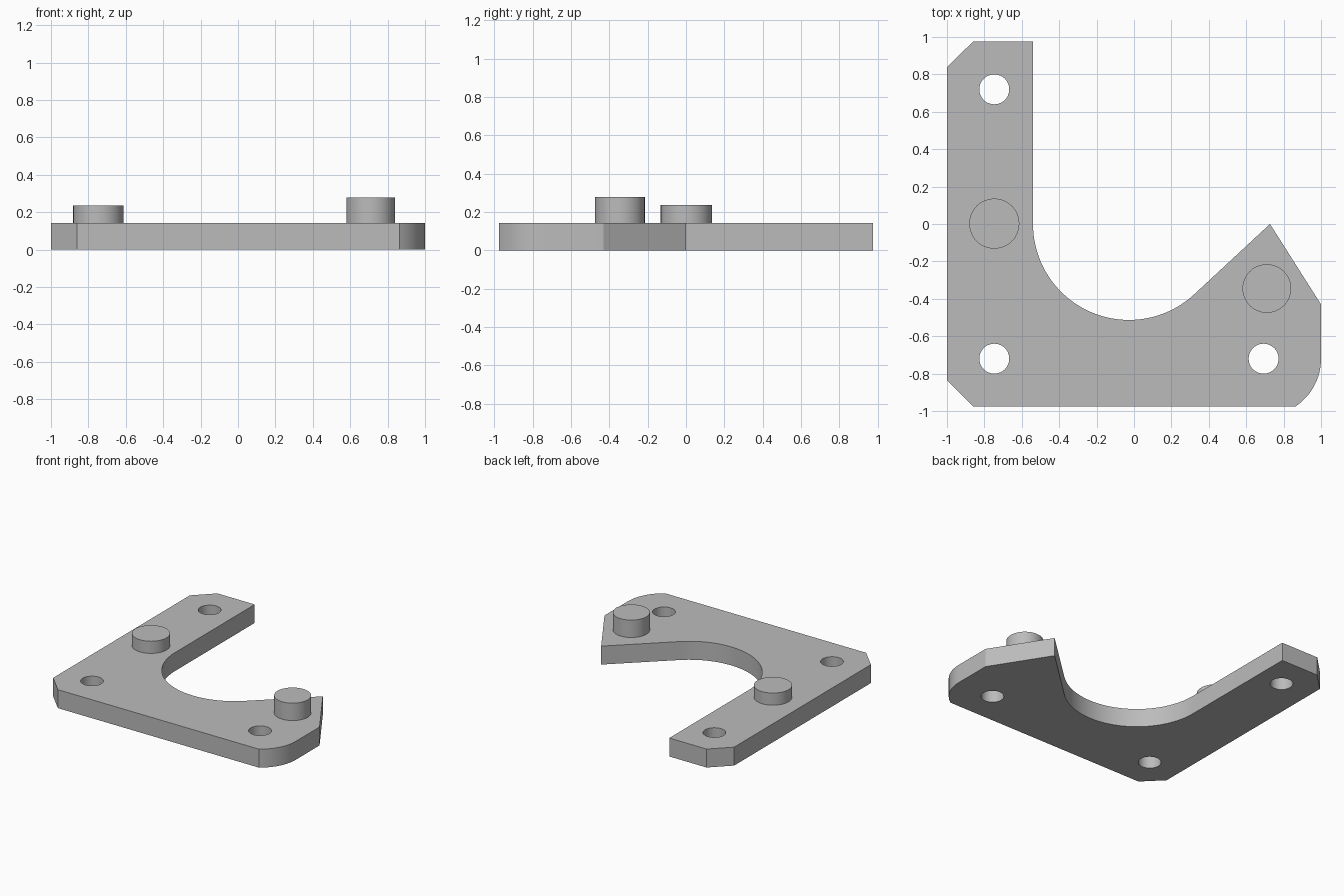
import bpy, bmesh
from math import cos, sin, tau, acos, atan2, radians

cube = bpy.data.objects.get("Cube")
if cube:
    bpy.data.objects.remove(cube, do_unlink=True)

# One plain grey
grey = bpy.data.materials.new("light grey metal")
grey.use_nodes = True
colour = (0.5, 0.5, 0.5, 1)
grey.diffuse_color = colour
grey.node_tree.nodes["Principled BSDF"].inputs["Base Color"].default_value = colour

THICK = 0.143
HOLE_R = 0.08
EDGE_Y = 0.976
HOLE_X, HOLE_Y = 0.72, 0.72
LEFT_X, RIGHT_X = -0.747, 0.693


def arc(x, y, r, start, end, steps):
    """Points along an arc, ends included."""
    angles = [start + (end - start) * i / steps for i in range(steps + 1)]
    return [(x + r * cos(a), y + r * sin(a)) for a in angles]


def circle(x, y, r, steps=48):
    return arc(x, y, r, 0, tau, steps)[:-1]


def extrude_part(name, loops, bottom, top):
    """Solid from an outer loop and optional hole loops."""
    bm = bmesh.new()
    edges = []
    for loop in loops:
        verts = [bm.verts.new((x, y, bottom)) for x, y in loop]
        edges += [bm.edges.new((v, verts[i - 1])) for i, v in enumerate(verts)]
    bmesh.ops.triangle_fill(bm, edges=edges, use_beauty=True)
    result = bmesh.ops.extrude_face_region(bm, geom=bm.faces[:], use_keep_orig=True)
    raised = [g for g in result["geom"] if isinstance(g, bmesh.types.BMVert)]
    bmesh.ops.translate(bm, verts=raised, vec=(0, 0, top - bottom))
    bmesh.ops.recalc_face_normals(bm, faces=bm.faces[:])
    mesh = bpy.data.meshes.new(name)
    bm.to_mesh(mesh)
    bm.free()
    mesh.materials.append(grey)
    obj = bpy.data.objects.new(name, mesh)
    bpy.context.collection.objects.link(obj)
    bpy.ops.object.select_all(action="DESELECT")
    obj.select_set(True)
    bpy.context.view_layer.objects.active = obj
    bpy.ops.object.shade_smooth_by_angle(angle=radians(25))
    return obj


# Plate outline: rounded corner, pointed ear, round cut-out, chamfered arm
corner_r = 1 - RIGHT_X
corner_start = -acos(0.17 / corner_r)
bore_x, bore_r, tip_x = -0.027, 0.513, 0.727
tangent = -acos(bore_r / (tip_x - bore_x))
outline = [(-1, -0.835), (-0.86, -EDGE_Y)]
corner = arc(RIGHT_X, -HOLE_Y, corner_r, corner_start, 0, 16)
corner[0] = (corner[0][0], -EDGE_Y)
outline += corner
outline += [(1, -0.43), (tip_x, 0)]
outline += arc(bore_x, 0, bore_r, tangent, -tau / 2, 40)
outline += [(bore_x - bore_r, EDGE_Y), (-0.86, EDGE_Y), (-1, 0.838)]

# Plate with three through holes
holes = [(LEFT_X, HOLE_Y), (LEFT_X, -HOLE_Y), (RIGHT_X, -HOLE_Y)]
extrude_part("bracket_plate", [outline] + [circle(x, y, HOLE_R) for x, y in holes], 0, THICK)

# Round pegs standing on the plate
extrude_part("left_arm_peg", [circle(LEFT_X, 0.002, 0.134)], THICK, 0.237)
extrude_part("ear_peg", [circle(0.71, -0.345, 0.13)], THICK, 0.278)
